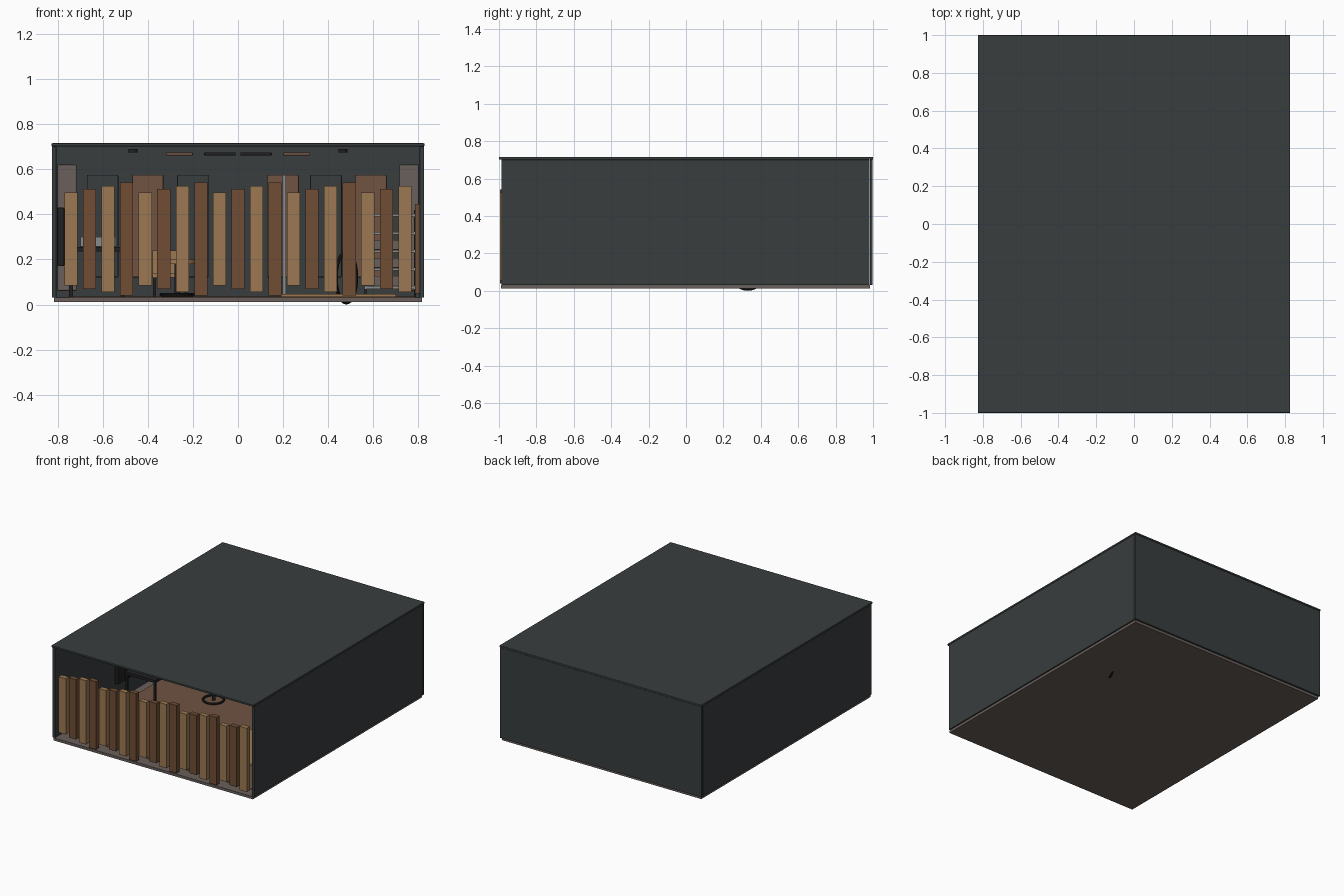
import bpy, math

def mat(name, r, g, b):
    m = bpy.data.materials.new(name)
    m.diffuse_color = (r, g, b, 1)
    return m

DARK = mat("charcoal", 0.040, 0.047, 0.048)
BLACK = mat("black", 0.015, 0.015, 0.017)
OAK = mat("oak", 0.33, 0.19, 0.085)
WALNUT = mat("walnut", 0.16, 0.075, 0.035)
CLAY = mat("clay", 0.16, 0.085, 0.055)
STONE = mat("stone", 0.14, 0.115, 0.105)
STEEL = mat("steel", 0.25, 0.26, 0.27)

def box(name, x0, x1, y0, y1, z0, z1, m, bevel=0):
    bpy.ops.mesh.primitive_cube_add(size=1, location=((x0+x1)/2, (y0+y1)/2, (z0+z1)/2))
    o = bpy.context.object
    o.name = name
    o.scale = (x1-x0, y1-y0, z1-z0)
    bpy.ops.object.transform_apply(location=False, rotation=False, scale=True)
    o.data.materials.append(m)
    if bevel:
        b = o.modifiers.new("bevel", 'BEVEL')
        b.width, b.segments = bevel, 2
    return o

def cyl(name, x, y, z0, z1, r, m, n=16):
    bpy.ops.mesh.primitive_cylinder_add(vertices=n, radius=r, depth=z1-z0, location=(x, y, (z0+z1)/2))
    o = bpy.context.object
    o.name = name
    o.data.materials.append(m)
    bpy.ops.object.shade_smooth_by_angle()
    return o

def ring(name, x, y, z, R, r, m, rot):
    bpy.ops.mesh.primitive_torus_add(major_radius=R, minor_radius=r, major_segments=32,
                                     minor_segments=8, location=(x, y, z), rotation=rot)
    o = bpy.context.object
    o.name = name
    o.data.materials.append(m)
    bpy.ops.object.shade_smooth_by_angle()

# shell
box("floor", -0.815, 0.815, -0.99, 0.985, 0.012, 0.031, STONE)
box("roof", -0.826, 0.826, -1.0, 1.0, 0.701, 0.715, DARK, 0.003)
box("back_wall", -0.825, 0.825, 0.983, 0.998, 0.031, 0.701, DARK, 0.003)
for s, side in ((-1, "left"), (1, "right")):
    x = sorted((s*0.805, s*0.825))
    box(side + "_wall", *x, -0.987, 0.981, 0.031, 0.701, DARK, 0.003)
    # tall side panels inside
    x = sorted((s*0.715, s*0.802))
    box(side + "_corner_panel", *x, 0.93, 0.96, 0.06, 0.62, STONE, 0.006)

# front screen of alternating slats, heights repeat every four
for i in range(19):
    k = i % 4
    x = -0.74 + i*0.0822
    box("front_slat", x-0.029, x+0.029, -0.995, -0.96,
        0.085-0.015*k, 0.497+0.0145*k, WALNUT if i % 2 else OAK)

# inner floor covering
box("rug", -0.75, 0.79, -0.9, 0.85, 0.031, 0.036, CLAY)

# panels on the back wall
for i, x in enumerate((-0.6, -0.4, -0.2, 0.2, 0.39, 0.59)):
    box("wall_panel", x-0.07, x+0.07, 0.95, 0.981, 0.12, 0.575, CLAY if i % 2 else DARK, 0.006)

# ceiling lights and panels
for y in (-0.4, 0.4):
    for s in (-1, 1):
        box("ceiling_light", s*0.08-0.07, s*0.08+0.07, y-0.25, y+0.25, 0.66, 0.675, BLACK, 0.004)
        box("ceiling_panel", s*0.26-0.06, s*0.26+0.06, y-0.2, y+0.2, 0.66, 0.675, CLAY, 0.004)
        cyl("ceiling_spot", s*0.465, y, 0.675, 0.69, 0.02, BLACK)

# partition
box("partition", 0.197, 0.212, 0.1, 0.9, 0.036, 0.575, STEEL)

# desk with equipment
box("desk_top", -0.75, -0.5, -0.25, 0.35, 0.235, 0.255, BLACK)
for x in (-0.74, -0.51):
    for y in (-0.24, 0.34):
        box("desk_leg", x-0.008, x+0.008, y-0.008, y+0.008, 0.036, 0.235, BLACK)
for y in (-0.1, 0.18):
    box("desk_unit", -0.7, -0.54, y-0.07, y+0.07, 0.255, 0.3, STEEL, 0.005)
box("left_screen", -0.8, -0.77, -0.3, 0.4, 0.17, 0.43, BLACK, 0.005)

# low round table and stool
cyl("table_top", -0.27, 0.1, 0.18, 0.2, 0.09, OAK, 24)
cyl("table_stem", -0.27, 0.1, 0.04, 0.18, 0.012, BLACK)
ring("table_base", -0.27, 0.1, 0.044, 0.07, 0.008, BLACK, (0, 0, 0))
box("chair_seat", -0.38, -0.22, 0.3, 0.46, 0.12, 0.14, OAK)
box("chair_back", -0.38, -0.22, 0.45, 0.47, 0.14, 0.24, OAK)
for x in (-0.37, -0.23):
    for y in (0.31, 0.455):
        box("chair_leg", x-0.007, x+0.007, y-0.007, y+0.007, 0.036, 0.12, BLACK)

# low platform and storage rack
box("platform", 0.19, 0.7, -0.6, -0.15, 0.036, 0.047, OAK)
for z in (0.07, 0.15, 0.23, 0.31, 0.39):
    box("rack_shelf", 0.56, 0.79, 0.45, 0.85, z, z+0.012, STEEL)
for x in (0.56, 0.78):
    for y in (0.45, 0.84):
        box("rack_post", x, x+0.01, y, y+0.01, 0.036, 0.42, BLACK)
for z in (0.082, 0.162, 0.242):
    box("rack_box", 0.6, 0.75, 0.5, 0.8, z, z+0.045, STONE, 0.004)
box("right_rail", 0.785, 0.804, -0.6, -0.3, 0.05, 0.445, WALNUT)

# hoop dipping just below the floor
ring("hoop", 0.48, 0.33, 0.12, 0.112, 0.008, BLACK, (math.pi/2, 0, math.radians(66)))
